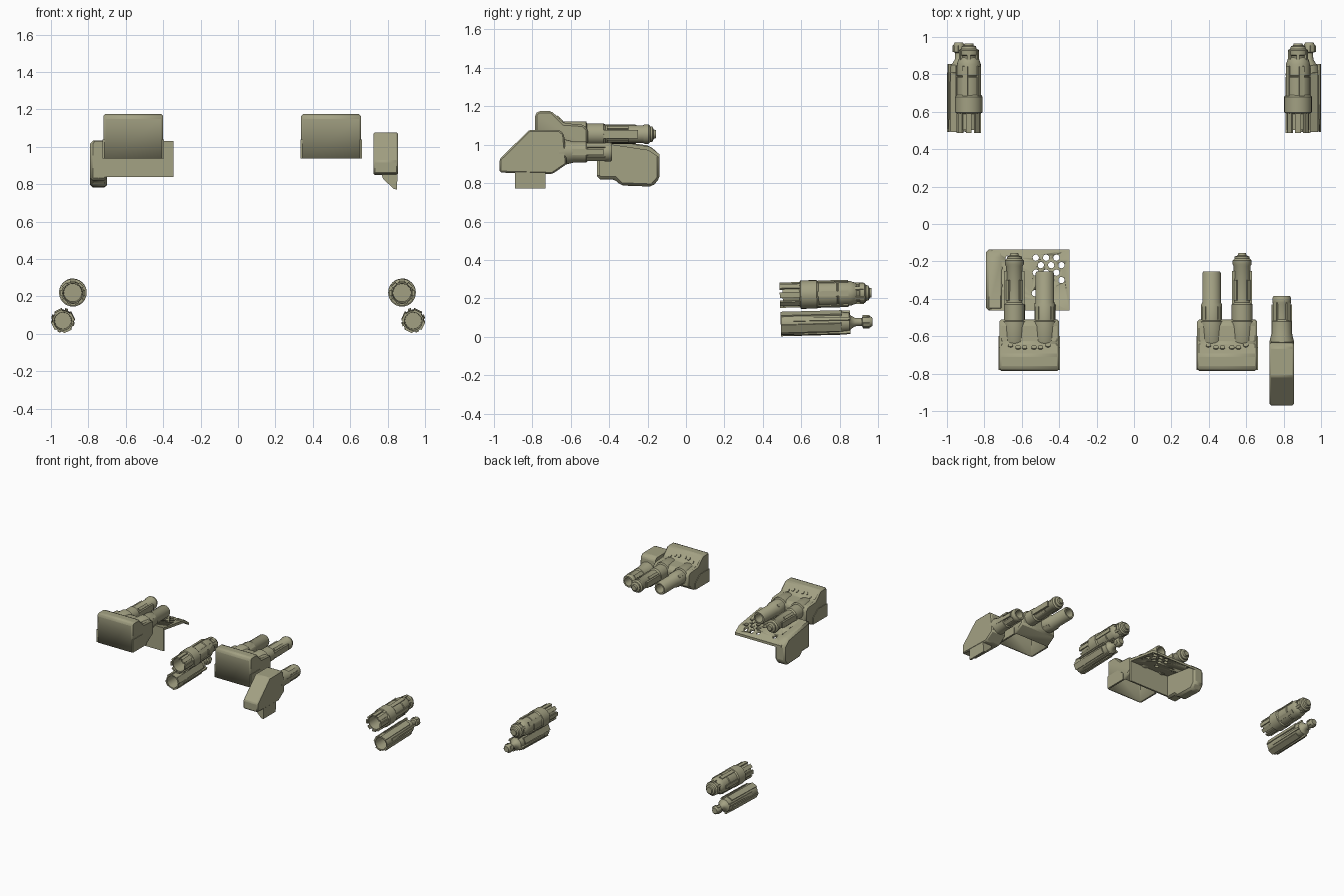
import bpy, bmesh, math
from mathutils import Matrix, Vector

cube = bpy.data.objects.get("Cube")
if cube:
    bpy.data.objects.remove(cube, do_unlink=True)

olive = bpy.data.materials.new("olive_drab")
olive.use_nodes = True
olive.diffuse_color = (0.37, 0.36, 0.23, 1)
olive.node_tree.nodes["Principled BSDF"].inputs["Base Color"].default_value = olive.diffuse_color


def finish(name, bm, matrix=Matrix()):
    """Turn a bmesh into a shaded object."""
    bmesh.ops.recalc_face_normals(bm, faces=bm.faces)
    mesh = bpy.data.meshes.new(name)
    bm.to_mesh(mesh)
    bm.free()
    mesh.transform(matrix)
    mesh.materials.append(olive)
    obj = bpy.data.objects.new(name, mesh)
    bpy.context.scene.collection.objects.link(obj)
    bpy.ops.object.select_all(action='DESELECT')
    obj.select_set(True)
    bpy.context.view_layer.objects.active = obj
    bpy.ops.object.shade_smooth_by_angle(angle=math.radians(35))
    return obj


def modify(obj, kind, **settings):
    mod = obj.modifiers.new(kind.title(), kind)
    for key, value in settings.items():
        setattr(mod, key, value)
    bpy.context.view_layer.objects.active = obj
    bpy.ops.object.modifier_apply(modifier=mod.name)


def lathe(name, profile, matrix, sides=24):
    """Revolve (y, radius) pairs around the y axis."""
    bm = bmesh.new()
    verts = [bm.verts.new((r, y, 0)) for y, r in profile]
    edges = [bm.edges.new(pair) for pair in zip(verts, verts[1:])]
    bmesh.ops.spin(bm, geom=verts + edges, cent=(0, 0, 0), axis=(0, 1, 0),
                   angle=math.tau, steps=sides, use_merge=False)
    bmesh.ops.remove_doubles(bm, verts=bm.verts, dist=0.0002)
    return finish(name, bm, matrix)


def slab(name, profile, x0, x1, along="x", bevel=0.0, open_edge=None):
    """Extrude a (y, z) profile along x, or an (x, z) profile along y."""
    bm = bmesh.new()
    put = (lambda t, p: (t, p[0], p[1])) if along == "x" else (lambda t, p: (p[0], t, p[1]))
    a, b = ([bm.verts.new(put(t, p)) for p in profile] for t in (x0, x1))
    bm.faces.new(a)
    bm.faces.new(b[::-1])
    n = len(profile)
    for i in range(n):
        if i != open_edge:
            j = (i + 1) % n
            bm.faces.new((a[i], a[j], b[j], b[i]))
    obj = finish(name, bm)
    if bevel:
        modify(obj, 'BEVEL', width=bevel, segments=1)
    if open_edge is not None:
        modify(obj, 'SOLIDIFY', thickness=0.012, offset=-1)
    return obj


def ribs(name, matrix, count, radius, y0, y1, width, height, turn=0):
    """Radial bars lying along a barrel."""
    bm = bmesh.new()
    for i in range(count):
        m = (Matrix.Rotation(math.tau * i / count + turn, 4, 'Y')
             @ Matrix.Translation((0, (y0 + y1) / 2, radius))
             @ Matrix.Diagonal((width, y1 - y0, height, 1)))
        bmesh.ops.create_cube(bm, size=1, matrix=m)
    return finish(name, bm, matrix)


def discs(name, spots, radius, depth, tilt=0.0):
    bm = bmesh.new()
    for spot in spots:
        bmesh.ops.create_cone(bm, cap_ends=True, segments=12, radius1=radius, radius2=radius, depth=depth,
                              matrix=Matrix.Translation(spot) @ Matrix.Rotation(tilt, 4, 'X'))
    return finish(name, bm)


def at(x, y, z):
    return Matrix.Translation((x, y, z))


# Twin-barrel pods; the long barrel is always outboard
POD = [(-.785, .937), (-.785, 1.16), (-.77, 1.175), (-.70, 1.175), (-.635, 1.112),
       (-.535, 1.105), (-.51, 1.08), (-.51, .99), (-.59, .937)]
LONG = [(-.64, .03), (-.64, .062), (-.63, .067), (-.52, .067), (-.515, .056), (-.43, .056),
        (-.42, .046), (-.225, .045), (-.215, .051), (-.195, .051), (-.185, .04), (-.175, .04),
        (-.168, .024), (-.155, .02), (-.155, 0)]
SHORT = [(-.64, .03), (-.64, .062), (-.63, .067), (-.52, .067), (-.515, .056), (-.43, .056),
         (-.42, .05), (-.265, .05), (-.255, .045), (-.255, .034), (-.34, .03), (-.34, 0)]
for side, cx, s in (("right", -.56, -1), ("left", .498, 1)):
    slab(side + "_pod_housing", POD, cx - .16, cx + .16, bevel=.012, open_edge=len(POD) - 1)
    for k in (-1, 1):
        e = cx + k * .158
        slab(side + "_pod_cheek", [(-.78, .937), (-.78, 1.04), (-.66, 1.04), (-.60, .99), (-.60, .937)],
             e - .006, e + .006)
    long_at, short_at = at(cx + s * .08, 0, 1.055), at(cx - s * .083, 0, 1.055)
    lathe(side + "_long_barrel", LONG, long_at)
    lathe(side + "_short_barrel", SHORT, short_at)
    ribs(side + "_long_barrel_vents", long_at, 4, .046, -.41, -.30, .02, .012, math.pi / 4)
    ribs(side + "_long_barrel_bars", long_at, 2, .044, -.43, -.25, .045, .02, math.pi / 2)
    ribs(side + "_barrel_collar_lugs", short_at, 4, .054, -.51, -.44, .022, .01, math.pi / 4)
    # Bolts on the sloping roof
    discs(side + "_pod_bolts", [(cx + k * d, -.662 + (.012 if d > .08 else 0), 1.138 - (.012 if d > .08 else 0))
                                for k in (-1, 1) for d in (.025, .06, .10)], .014, .014, -math.pi / 4)

# Side gun on the left
ARM = [(-.97, .855), (-.97, .925), (-.815, 1.078), (-.66, 1.078), (-.635, 1.055),
       (-.62, .90), (-.695, .848)]
slab("side_gun_housing", ARM, .725, .855, bevel=.008)
slab("side_gun_foot", [(.765, .86), (.853, .86), (.85, .772), (.832, .775), (.775, .83)], -.89, -.73, along="y")
gun_at = at(.79, 0, .962)
lathe("side_gun_barrel", [(-.66, .03), (-.66, .066), (-.63, .066), (-.585, .055), (-.52, .055),
                          (-.51, .046), (-.43, .046), (-.42, .05), (-.395, .05), (-.385, .044),
                          (-.385, .032), (-.47, .03), (-.47, 0)], gun_at)
ribs("side_gun_bars", gun_at, 4, .042, -.53, -.42, .028, .02, math.pi / 4)
ribs("side_gun_side_tubes", gun_at, 2, .045, -.60, -.43, .03, .02, math.pi / 2)

# Perforated deck on the right
deck = slab("deck_plate", [(-.462, 1.03), (-.19, .99), (-.137, .95), (-.137, .93), (-.195, .97), (-.462, 1.01)],
            -.76, -.345)
spots = [(-.525 + .055 * i + (.027 if j % 2 else 0), -.18 - .04 * j, .98) for i in range(3) for j in range(4)]
spots += [(-.72, -.235, .99), (-.67, -.185, .98), (-.72, -.33, 1.0), (-.53, -.37, 1.01)]
cutter = discs("hole_cutter", spots, .017, .2)
cutter.hide_render = True
modify(deck, 'BOOLEAN', operation='DIFFERENCE', object=cutter, solver='EXACT')
bpy.data.objects.remove(cutter, do_unlink=True)
slab("deck_front_wall", [(-.462, .84), (-.462, 1.03), (-.448, 1.025), (-.448, .84)], -.77, -.345)

# Deep fender along the outer edge of the deck
FENDER = [(-.462, .82), (-.462, 1.035), (-.19, .995), (-.137, .95), (-.137, .825), (-.175, .782),
          (-.34, .788), (-.37, .82)]
slab("deck_fender", FENDER, -.79, -.70, bevel=.014)

# Rear gun pairs, open at the front and tipped with nozzles at the back
BIG = [(-.12, 0), (-.12, .048), (-.222, .052), (-.222, .06), (-.135, .06), (-.128, .074),
       (-.045, .074), (-.035, .066), (.06, .066), (.065, .062), (.07, .066), (.13, .064),
       (.155, .056), (.165, .046), (.175, .046), (.18, .053), (.205, .053), (.212, .042),
       (.225, .038), (.23, .026), (.24, .024), (.24, 0)]
SMALL = [(-.1, 0), (-.1, .044), (-.235, .048), (-.235, .057), (-.15, .059), (.06, .056),
         (.12, .05), (.127, .036), (.15, .022), (.185, .02), (.19, .031), (.225, .031), (.24, .022), (.24, 0)]
tilt = Matrix.Rotation(math.radians(1.5), 4, 'X')
for side, s, bx, sx in (("right", -1, -.883, -.936), ("left", 1, .877, .937)):
    m = at(bx, .725, .223) @ tilt
    lathe(side + "_rear_upper_gun", BIG, m)
    ribs(side + "_upper_gun_muzzle_ribs", m, 8, .06, -.237, -.125, .03, .012)
    ribs(side + "_upper_gun_panels", m, 5, .064, -.04, .12, .028, .012, s * .3)
    ribs(side + "_upper_gun_tip_lugs", m, 6, .05, .14, .20, .018, .012)
    m = at(sx, .73, .073) @ tilt @ Matrix.Rotation(s * .45, 4, 'Y')
    lathe(side + "_rear_lower_gun", SMALL, m, 16)
    ribs(side + "_lower_gun_rails", m, 4, .054, -.237, .08, .045, .012)
    ribs(side + "_lower_gun_corner_rails", m, 4, .056, -.17, .125, .016, .014, math.pi / 4)
    ribs(side + "_lower_gun_tip_lugs", m, 4, .028, .19, .225, .02, .012)
